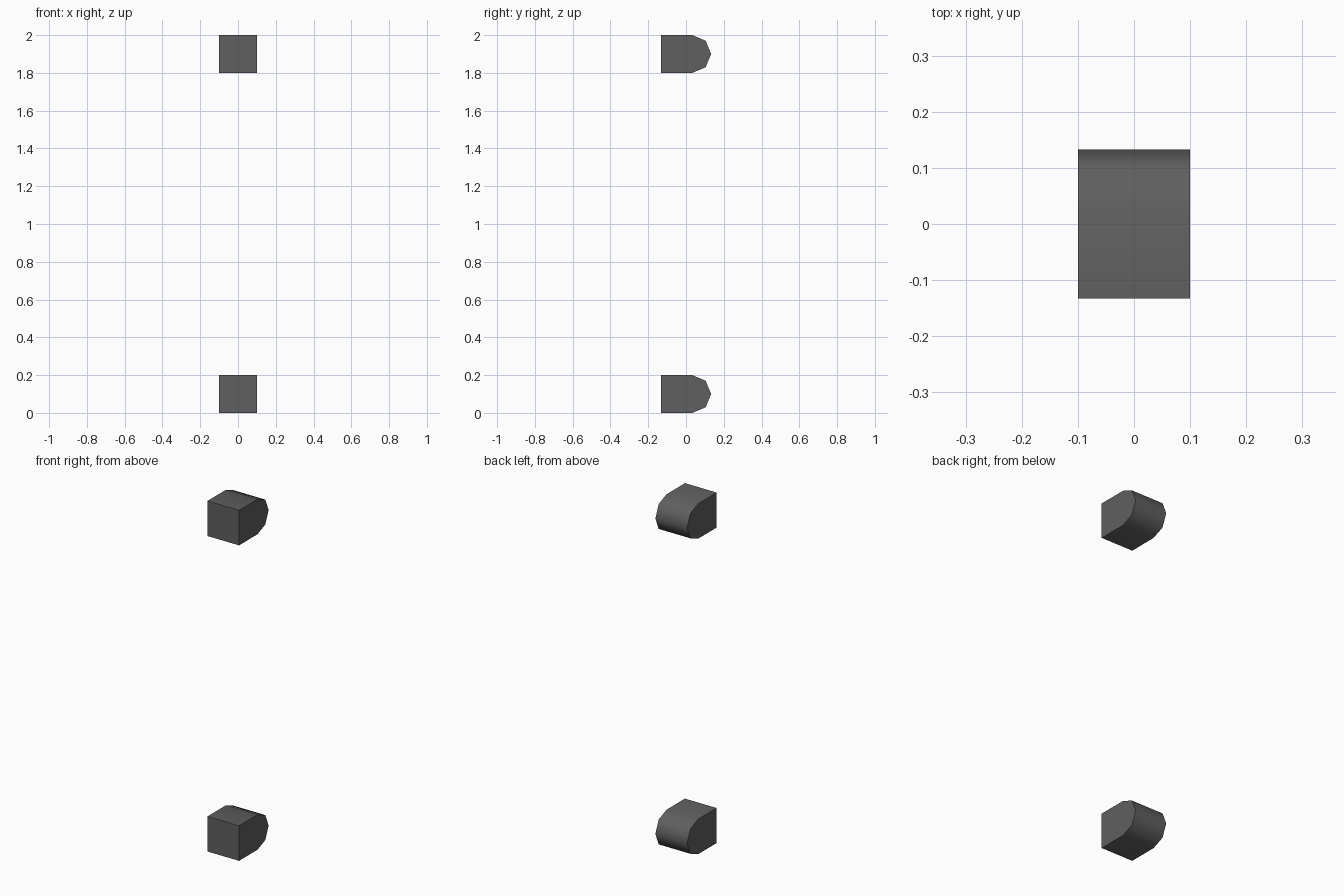
import bpy, bmesh, math

if "Cube" in bpy.data.objects:
    bpy.data.objects.remove(bpy.data.objects["Cube"])

W, R = 0.2, 0.1            # width and nose radius
BACK, ARC_Y = -0.133, 0.033  # flat front face and centre of the rounded nose

mat = bpy.data.materials.new("dark grey")
mat.diffuse_color = (0.115, 0.115, 0.115, 1)
mat.use_nodes = True
mat.node_tree.nodes["Principled BSDF"].inputs["Base Color"].default_value = mat.diffuse_color


def rounded_block(name, z):
    """Flat-fronted block with a low-poly half-round nose, extruded along x."""
    profile = [(BACK, -R)]
    for i in range(5):
        a = -math.pi / 2 + i * math.pi / 4
        profile.append((ARC_Y + R * math.cos(a), R * math.sin(a)))
    profile.append((BACK, R))

    bm = bmesh.new()
    face = bm.faces.new([bm.verts.new((-W / 2, y, h)) for y, h in profile])
    ext = bmesh.ops.extrude_face_region(bm, geom=[face])
    verts = [g for g in ext["geom"] if isinstance(g, bmesh.types.BMVert)]
    bmesh.ops.translate(bm, verts=verts, vec=(W, 0, 0))
    bmesh.ops.recalc_face_normals(bm, faces=bm.faces)
    mesh = bpy.data.meshes.new(name)
    bm.to_mesh(mesh)
    bm.free()

    mesh.materials.append(mat)
    obj = bpy.data.objects.new(name, mesh)
    obj.location.z = z
    bpy.context.collection.objects.link(obj)
    # smooth nose, sharp box edges
    bpy.ops.object.select_all(action='DESELECT')
    obj.select_set(True)
    bpy.context.view_layer.objects.active = obj
    bpy.ops.object.shade_smooth_by_angle(angle=math.radians(60))


# Matching blocks at the bottom and top
rounded_block("lower_block", R)
rounded_block("upper_block", 2 - R)
